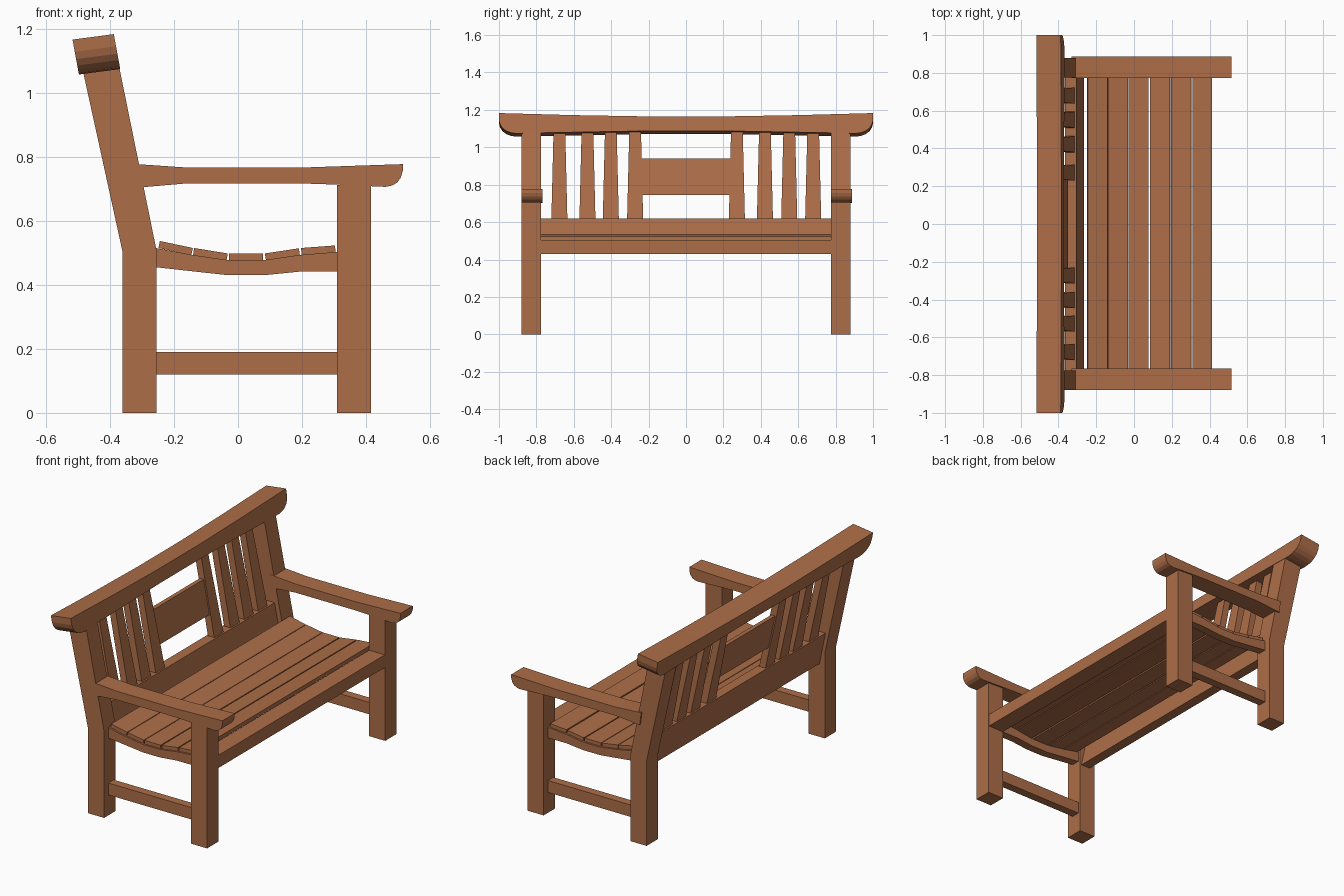
import bpy, bmesh

if "Cube" in bpy.data.objects:
    bpy.data.objects.remove(bpy.data.objects["Cube"])

wood = bpy.data.materials.new("wood")
wood.diffuse_color = (0.42, 0.155, 0.065, 1)
wood.use_nodes = True
wood.node_tree.nodes["Principled BSDF"].inputs["Base Color"].default_value = wood.diffuse_color


def loft(name, loop_a, loop_b):
    """Solid between two matching outlines."""
    bm = bmesh.new()
    a = [bm.verts.new(p) for p in loop_a]
    b = [bm.verts.new(p) for p in loop_b]
    bm.faces.new(a)
    bm.faces.new(b[::-1])
    n = len(a)
    for i in range(n):
        j = (i + 1) % n
        bm.faces.new((a[i], a[j], b[j], b[i]))
    bmesh.ops.recalc_face_normals(bm, faces=bm.faces)
    mesh = bpy.data.meshes.new(name)
    bm.to_mesh(mesh)
    bm.free()
    mesh.materials.append(wood)
    obj = bpy.data.objects.new(name, mesh)
    bpy.context.collection.objects.link(obj)
    return obj


def along_y(name, profile, y0, y1):
    """Extrude an (x, z) profile from y0 to y1."""
    return loft(name, [(x, y0, z) for x, z in profile],
                [(x, y1, z) for x, z in profile])


def rect(x0, x1, z0, z1):
    return [(x0, z0), (x1, z0), (x1, z1), (x0, z1)]


LEAN = 0.207  # backward slope of the backrest


def lean_x(x, z):
    return x - LEAN * (z - 0.62)


def leaning(x0, x1, z0, z1):
    """Profile of a board tilted with the backrest."""
    return [(lean_x(x0, z0), z0), (lean_x(x1, z0), z0),
            (lean_x(x1, z1), z1), (lean_x(x0, z1), z1)]


back_leg = [(-0.36, 0), (-0.255, 0), (-0.255, 0.51), (-0.373, 1.09),
            (-0.487, 1.08), (-0.36, 0.5)]
arm = [(-0.33, 0.778), (-0.17, 0.767), (0.22, 0.767), (0.515, 0.777),
       (0.515, 0.757), (0.509, 0.736), (0.498, 0.72), (0.481, 0.71),
       (0.46, 0.706), (0.31, 0.713), (0.22, 0.716), (-0.17, 0.716), (-0.32, 0.703)]
seat_rail = [(-0.257, 0.515), (-0.14, 0.493), (-0.03, 0.477), (0.08, 0.477),
             (0.19, 0.493), (0.312, 0.503), (0.312, 0.441), (0.19, 0.441),
             (0.08, 0.43), (-0.03, 0.43), (-0.14, 0.442), (-0.257, 0.455)]

# End frames: legs, arms, curved seat supports and stretchers
for s, side in ((-1, "left"), (1, "right")):
    along_y(f"back_leg_{side}", back_leg, s * 0.775, s * 0.88)
    along_y(f"front_leg_{side}", rect(0.31, 0.415, 0, 0.712), s * 0.775, s * 0.88)
    along_y(f"armrest_{side}", arm, s * 0.827 - 0.053, s * 0.827 + 0.061)
    along_y(f"seat_support_{side}", seat_rail, s * 0.79, s * 0.84)
    along_y(f"stretcher_{side}", rect(-0.257, 0.312, 0.12, 0.19), s * 0.79, s * 0.84)

# Seat slats following the dip of the supports
tops = [(-0.244, 0.537, -0.141, 0.515), (-0.137, 0.515, -0.032, 0.498),
        (-0.028, 0.498, 0.078, 0.498), (0.084, 0.498, 0.19, 0.514),
        (0.197, 0.515, 0.303, 0.523)]
for i, (xa, za, xb, zb) in enumerate(tops):
    k = 0.022 * (zb - za) / (xb - xa)
    along_y(f"seat_slat_{i + 1}",
            [(xa, za), (xb, zb), (xb + k, zb - 0.022), (xa + k, za - 0.022)], -0.83, 0.83)

# Front apron and lower back rail
along_y("front_apron", rect(0.31, 0.412, 0.43, 0.505), -0.776, 0.776)
along_y("lower_back_rail", leaning(-0.365, -0.305, 0.43, 0.62), -0.776, 0.776)

# Tapered back slats
for i, y in enumerate((-0.677, -0.527, -0.402, -0.272, 0.272, 0.422, 0.552, 0.68)):
    ends = []
    for z, w in ((0.61, 0.043), (1.1, 0.031)):
        xb, xf = lean_x(-0.356, z), lean_x(-0.315, z)
        ends.append([(xb, y - w, z), (xf, y - w, z), (xf, y + w, z), (xb, y + w, z)])
    loft(f"back_slat_{i + 1}", *ends)

# Central back panel
along_y("back_panel", leaning(-0.348, -0.323, 0.745, 0.94), -0.245, 0.245)

# Top rail with rounded ends, tilted with the back
half = [(0.2, 1.165), (0.6, 1.172), (1, 1.183), (1, 1.145), (0.994, 1.122), (0.98, 1.102),
        (0.96, 1.087), (0.935, 1.078), (0.905, 1.074), (0.86, 1.076), (0.2, 1.088)]
outline = half + [(-y, z) for y, z in reversed(half)]
front = [(-0.388 + (1.183 - z) * 0.185, y, z) for y, z in outline]
loft("top_rail", front, [(x - 0.129, y, z - 0.017) for x, y, z in front])
